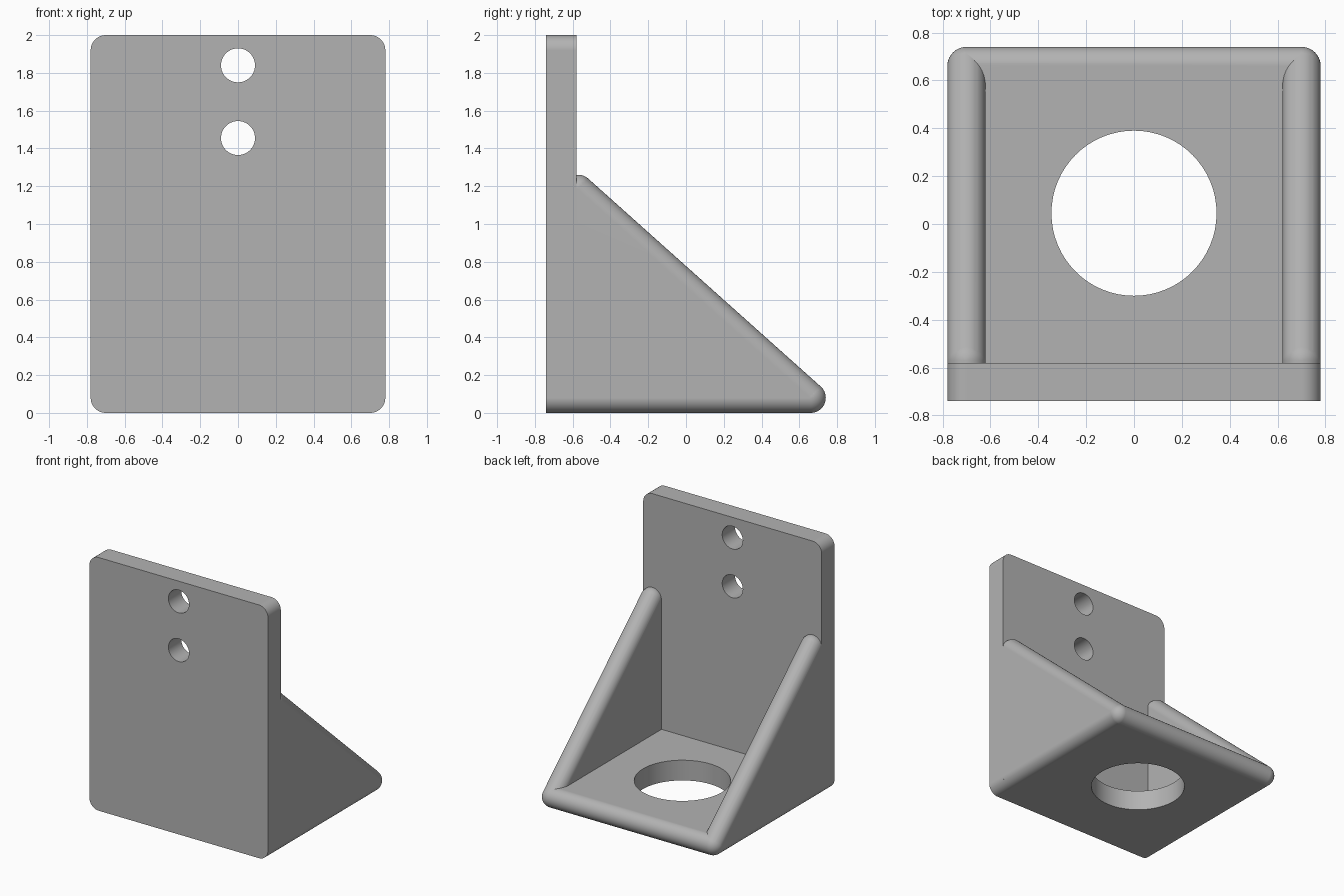
import bpy, bmesh, math
from mathutils import Vector

if "Cube" in bpy.data.objects:
    bpy.data.objects.remove(bpy.data.objects["Cube"], do_unlink=True)

R = 0.08                    # rounding radius, half the wall thickness
WIDTH, HEIGHT = 0.78, 2.0   # half width, full height
BACK, FACE, TIP = -0.74, -0.58, 0.74

grey = bpy.data.materials.new("plain grey")
grey.use_nodes = True
colour = (0.45, 0.45, 0.45, 1)
grey.diffuse_color = colour
grey.node_tree.nodes["Principled BSDF"].inputs["Base Color"].default_value = colour


def make_object(name, bm):
    bmesh.ops.recalc_face_normals(bm, faces=bm.faces)
    mesh = bpy.data.meshes.new(name)
    bm.to_mesh(mesh)
    bm.free()
    obj = bpy.data.objects.new(name, mesh)
    bpy.context.collection.objects.link(obj)
    mesh.materials.append(grey)
    return obj


def activate(obj):
    bpy.ops.object.select_all(action='DESELECT')
    obj.select_set(True)
    bpy.context.view_layer.objects.active = obj


def drill(obj, centre, radius, turn=(0, 0, 0)):
    """Cut a round hole through an object."""
    bpy.ops.mesh.primitive_cylinder_add(vertices=64, radius=radius, depth=0.5,
                                        location=centre, rotation=turn)
    cutter = bpy.context.object
    cutter.hide_render = True
    cutter.data.materials.append(grey)
    activate(obj)
    mod = obj.modifiers.new("hole", 'BOOLEAN')
    mod.operation, mod.solver, mod.object = 'DIFFERENCE', 'EXACT', cutter
    bpy.ops.object.modifier_apply(modifier=mod.name)
    bpy.data.objects.remove(cutter, do_unlink=True)


def finish(obj):
    activate(obj)
    bpy.ops.object.shade_smooth_by_angle(angle=math.radians(30))
    mod = obj.modifiers.new("flat faces stay flat", 'WEIGHTED_NORMAL')
    mod.keep_sharp = True


def rounded_slab(name, centres):
    """Hull of spheres, cut off flat just inside the upright plate."""
    bm = bmesh.new()
    for c in centres:
        ball = bmesh.ops.create_uvsphere(bm, u_segments=40, v_segments=20, radius=R)
        bmesh.ops.translate(bm, verts=ball["verts"], vec=Vector(c))
    hull = bmesh.ops.convex_hull(bm, input=bm.verts)
    inside = {g for g in hull["geom_interior"] + hull["geom_unused"]
              if isinstance(g, bmesh.types.BMVert)}
    bmesh.ops.delete(bm, geom=list(inside), context='VERTS')
    # Rebuild from the outer points alone so no inner faces remain
    points = [v.co.copy() for v in bm.verts]
    bm.free()
    bm = bmesh.new()
    for p in points:
        bm.verts.new(p)
    bmesh.ops.convex_hull(bm, input=bm.verts)
    cut = bmesh.ops.bisect_plane(bm, geom=bm.verts[:] + bm.edges[:] + bm.faces[:],
                                 plane_co=(0, FACE - 0.02, 0), plane_no=(0, -1, 0),
                                 clear_outer=True)
    rim = [g for g in cut["geom_cut"] if isinstance(g, bmesh.types.BMEdge)]
    bmesh.ops.contextual_create(bm, geom=rim)
    bmesh.ops.dissolve_limit(bm, angle_limit=math.radians(0.5),
                             verts=bm.verts, edges=bm.edges)
    return make_object(name, bm)


# Upright plate: rounded rectangle with two screw holes
bm = bmesh.new()
outline = []
for i, (sx, top) in enumerate([(1, 1), (-1, 1), (-1, 0), (1, 0)]):
    cx, cz = sx * (WIDTH - R), (HEIGHT - R if top else R)
    for k in range(13):
        a = math.pi / 2 * (i + k / 12)
        outline.append(bm.verts.new((cx + R * math.cos(a), BACK, cz + R * math.sin(a))))
front = bm.faces.new(outline)
grown = bmesh.ops.extrude_face_region(bm, geom=[front])
bmesh.ops.translate(bm, vec=(0, FACE - BACK, 0),
                    verts=[g for g in grown["geom"] if isinstance(g, bmesh.types.BMVert)])
plate = make_object("upright_plate", bm)
for z in (1.84, 1.455):
    drill(plate, (0, (BACK + FACE) / 2, z), 0.09, (math.pi / 2, 0, 0))
finish(plate)

# Base shelf: rounded slab with one large hole
edge = WIDTH - R
base = rounded_slab("base_shelf", [(s * edge, y, R) for s in (-1, 1)
                                   for y in (BACK + R, TIP - R)])
drill(base, (0, 0.045, R), 0.345)
finish(base)

# Sloping side walls
for side, s in (("left", 1), ("right", -1)):
    wall = rounded_slab(side + "_side_wall",
                        [(s * edge, TIP - R, R), (s * edge, BACK + R, R),
                         (s * edge, BACK + R, 1.18), (s * edge, -0.57, 1.18)])
    finish(wall)
